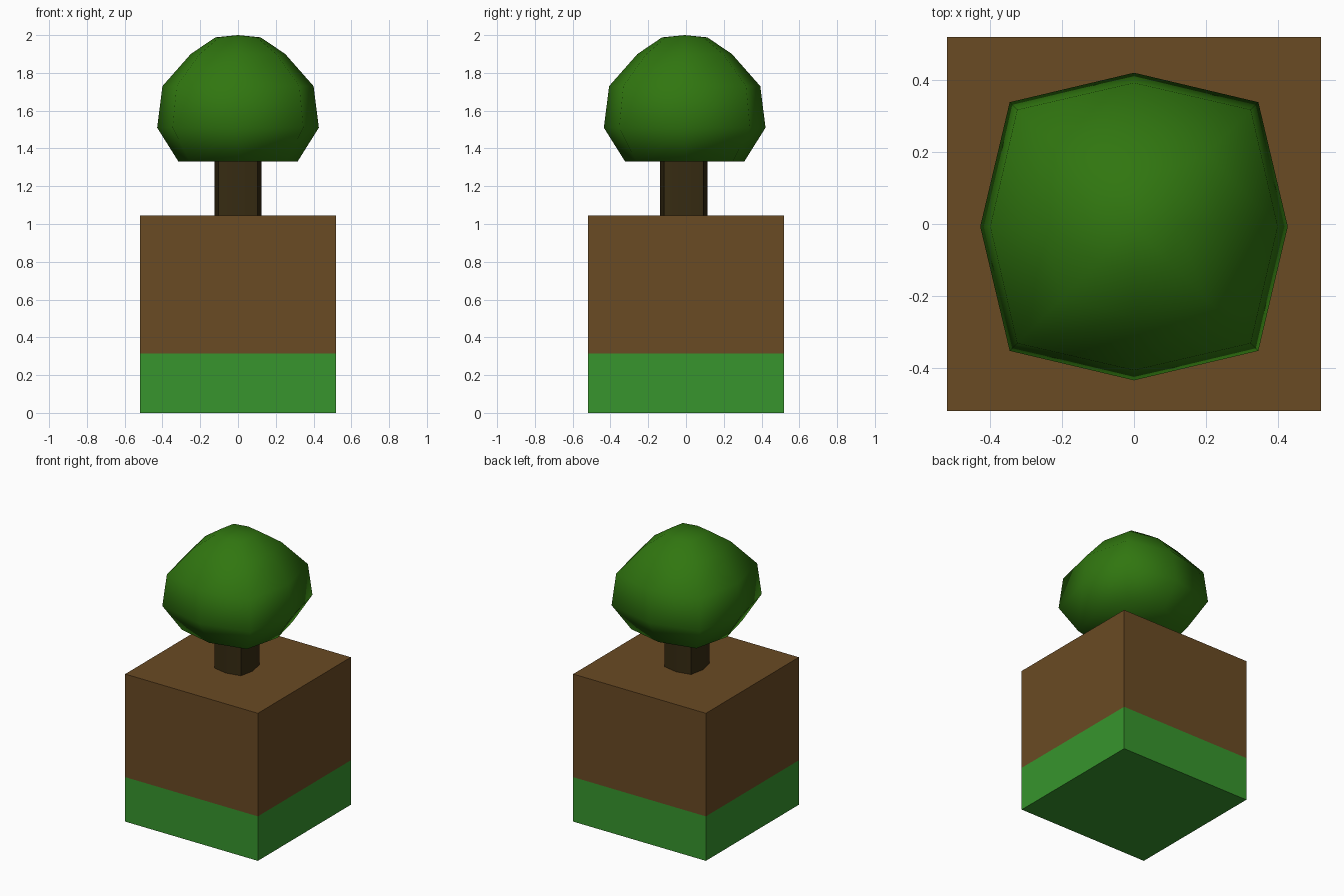
import bpy, bmesh, math

if "Cube" in bpy.data.objects:
    bpy.data.objects.remove(bpy.data.objects["Cube"])


def material(name, rgb):
    m = bpy.data.materials.new(name)
    m.diffuse_color = (*rgb, 1)
    m.use_nodes = True
    m.node_tree.nodes["Principled BSDF"].inputs["Base Color"].default_value = m.diffuse_color
    return m


def add_object(name, bm, mats):
    bmesh.ops.recalc_face_normals(bm, faces=bm.faces)
    me = bpy.data.meshes.new(name)
    bm.to_mesh(me)
    bm.free()
    for m in mats:
        me.materials.append(m)
    ob = bpy.data.objects.new(name, me)
    bpy.context.collection.objects.link(ob)
    return ob


def loft(name, rings, mat, y0=0.0, peak=None, angle=180):
    """Stack eight-sided boxy rings given as (side, corner, z)."""
    bm = bmesh.new()
    loops = []
    for side, corner, z in rings:
        loop = []
        for i in range(8):
            a = i * math.pi / 4
            r = corner * math.sqrt(2) if i % 2 else side
            loop.append(bm.verts.new((r * math.cos(a), y0 + r * math.sin(a), z)))
        loops.append(loop)
    for lo, hi in zip(loops, loops[1:]):
        for i in range(8):
            j = (i + 1) % 8
            bm.faces.new((lo[i], lo[j], hi[j], hi[i]))
    bm.faces.new(loops[0][::-1])
    if peak is None:
        bm.faces.new(loops[-1])
    else:
        tip = bm.verts.new((0, y0, peak))
        for i in range(8):
            bm.faces.new((loops[-1][i], loops[-1][(i + 1) % 8], tip))
    ob = add_object(name, bm, [mat])
    bpy.ops.object.select_all(action='DESELECT')
    ob.select_set(True)
    bpy.context.view_layer.objects.active = ob
    bpy.ops.object.shade_smooth_by_angle(angle=math.radians(angle))
    return ob


grass = material("grass green", (0.038, 0.300, 0.026))
soil = material("soil brown", (0.144, 0.069, 0.017))
bark = material("dark bark", (0.037, 0.024, 0.006))
leaf = material("leaf green", (0.030, 0.181, 0.005))

# Ground block: one box cut at the grass line, coloured by height
HALF, TOP, LINE = 0.52, 1.045, 0.315
bm = bmesh.new()
bmesh.ops.create_cube(bm, size=1)
for v in bm.verts:
    v.co = (v.co.x * 2 * HALF, v.co.y * 2 * HALF, (v.co.z + 0.5) * TOP)
bmesh.ops.bisect_plane(bm, geom=bm.verts[:] + bm.edges[:] + bm.faces[:],
                       plane_co=(0, 0, LINE), plane_no=(0, 0, 1))
for f in bm.faces:
    f.material_index = 1 if f.calc_center_median().z > LINE else 0
add_object("ground_block", bm, [grass, soil])

# Trunk, running up into the crown
loft("trunk", [(0.125, 0.104, TOP), (0.125, 0.104, 1.45)], bark, y0=-0.012, angle=60)

# Rounded tree crown with a flat underside
loft("crown", [(0.315, 0.255, 1.33), (0.428, 0.346, 1.51), (0.400, 0.325, 1.73),
               (0.250, 0.203, 1.90), (0.120, 0.100, 1.988)],
     leaf, y0=-0.007, peak=2.0)
